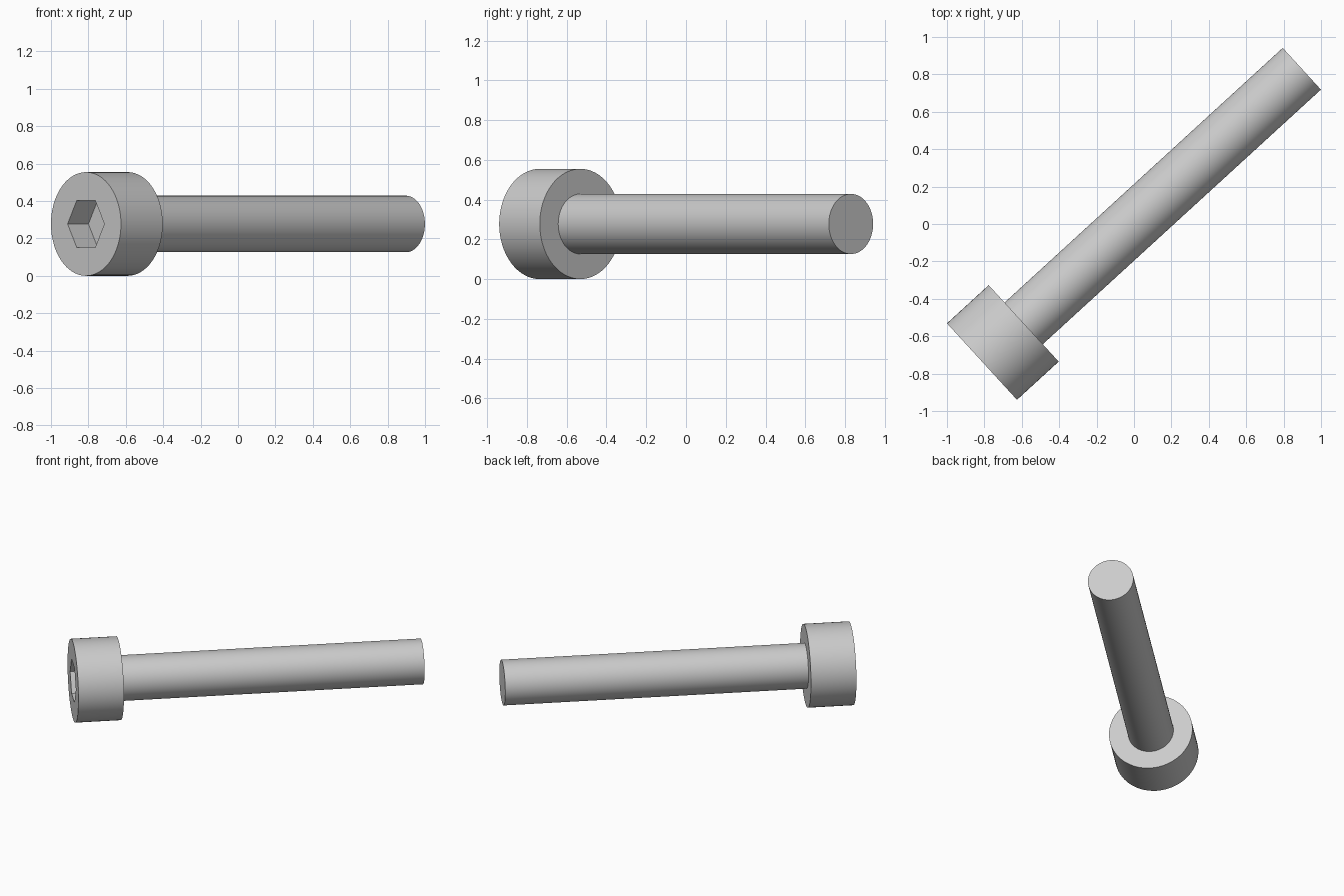
import bpy
import bmesh
from math import sin, cos, pi, radians, sqrt
from mathutils import Matrix

if "Cube" in bpy.data.objects:
    bpy.data.objects.remove(bpy.data.objects["Cube"], do_unlink=True)

# Proportions in shank-size units, scaled to the final size
UNIT = 0.1008
HEAD_R, HEAD_LEN = 2.75 * UNIT, 3 * UNIT
SHANK_R, SHANK_LEN = 1.5 * UNIT, 20 * UNIT
HEX_R, HEX_DEPTH = 2.5 / sqrt(3) * UNIT, 1.5 * UNIT
SIDES = 64
TURN = radians(42.47)

steel = bpy.data.materials.new("light_grey_steel")
steel.use_nodes = True
grey = (0.6, 0.6, 0.6, 1)
steel.diffuse_color = grey
steel.node_tree.nodes["Principled BSDF"].inputs["Base Color"].default_value = grey

# The bolt lies on its side: local +z runs from the head to the tip
start = (-1 + HEAD_R * sin(TURN), HEAD_R * cos(TURN) - 0.94, HEAD_R)
placement = (Matrix.Translation(start) @ Matrix.Rotation(TURN, 4, "Z")
             @ Matrix.Rotation(pi / 2, 4, "Y"))


def ring(bm, r, z, n=SIDES):
    angles = [pi / 2 + 2 * pi * i / n for i in range(n)]
    return [bm.verts.new((r * cos(a), r * sin(a), z)) for a in angles]


def wall(bm, a, b):
    n = len(a)
    for i in range(n):
        j = (i + 1) % n
        bm.faces.new((a[i], a[j], b[j], b[i]))


def finish(bm, name):
    bmesh.ops.recalc_face_normals(bm, faces=bm.faces)
    mesh = bpy.data.meshes.new(name)
    bm.to_mesh(mesh)
    bm.free()
    mesh.materials.append(steel)
    ob = bpy.data.objects.new(name, mesh)
    ob.matrix_world = placement
    bpy.context.collection.objects.link(ob)
    bpy.ops.object.select_all(action="DESELECT")
    ob.select_set(True)
    bpy.context.view_layer.objects.active = ob
    bpy.ops.object.shade_smooth_by_angle(angle=radians(30))


# Cylindrical head with a hexagonal socket and an annular underside
bm = bmesh.new()
rim, under = ring(bm, HEAD_R, 0), ring(bm, HEAD_R, HEAD_LEN)
hex_rim, hex_floor = ring(bm, HEX_R, 0, 6), ring(bm, HEX_R, HEX_DEPTH, 6)
wall(bm, rim, under)
wall(bm, under, ring(bm, SHANK_R, HEAD_LEN))
wall(bm, hex_rim, hex_floor)
bm.faces.new(hex_floor)
face_edges = [e for e in bm.edges if all(abs(v.co.z) < 1e-6 for v in e.verts)]
bmesh.ops.triangle_fill(bm, edges=face_edges, use_beauty=True, normal=(0, 0, -1))
finish(bm, "socket_head")

# Plain shank with a flat tip
bm = bmesh.new()
tip = ring(bm, SHANK_R, HEAD_LEN + SHANK_LEN)
wall(bm, ring(bm, SHANK_R, HEAD_LEN), tip)
bm.faces.new(tip)
finish(bm, "shank")
